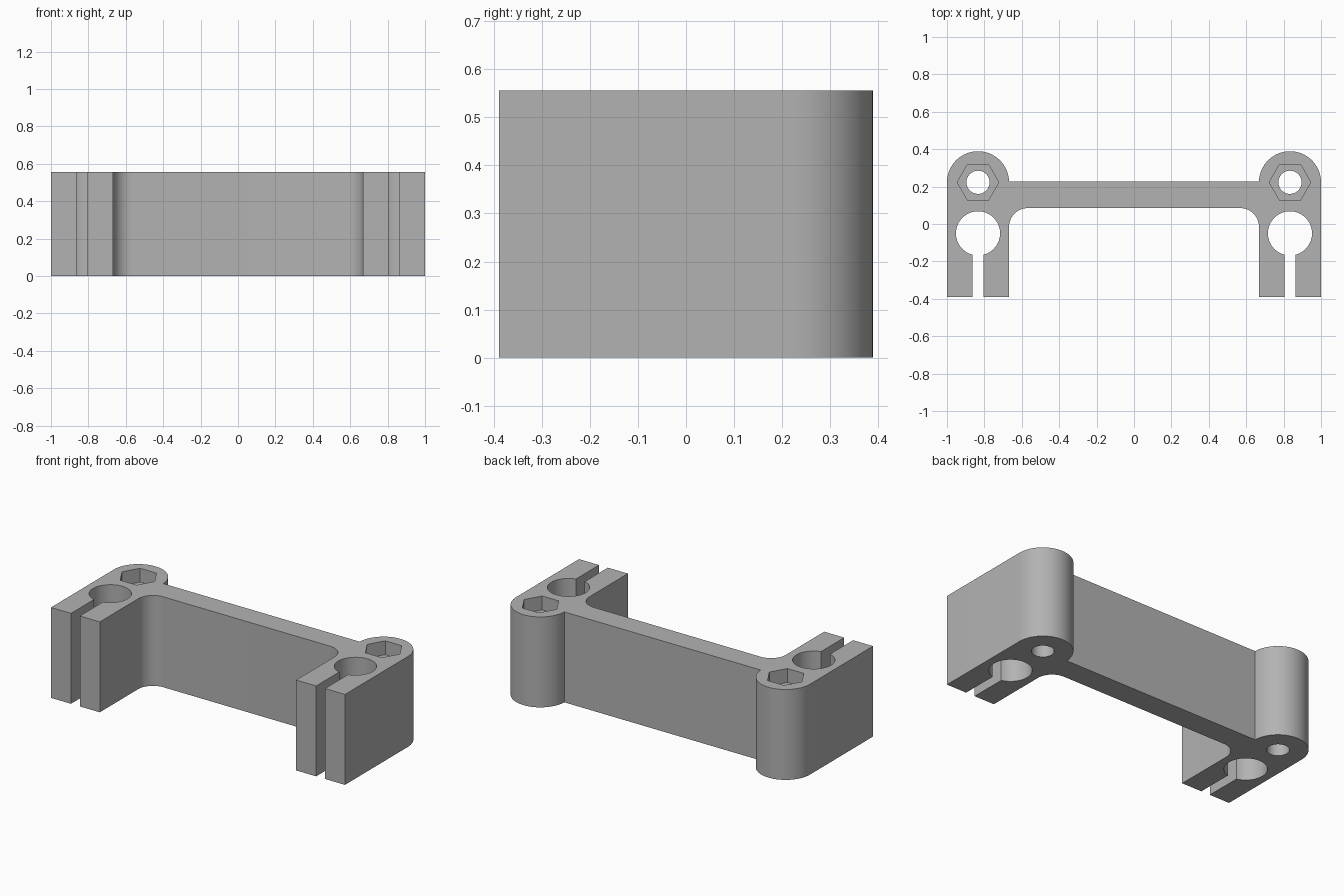
import bpy
import bmesh
from math import sin, cos, radians, asin, degrees

HEIGHT = 0.556
BOSS = (0.834, 0.223)      # centre of the rounded bolt boss
BOSS_R = 0.166
ROD = (0.834, -0.05)       # centre of the clamped rod bore
ROD_R = 0.118
INNER = BOSS[0] - BOSS_R   # inner face of each arm
FRONT = -0.389
PLATE_FRONT, PLATE_BACK = 0.085, 0.228
FILLET = 0.1
SLOT = 0.03                # half width of the clamp slot

default = bpy.data.objects.get("Cube")
if default:
    bpy.data.objects.remove(default, do_unlink=True)

grey = bpy.data.materials.new("light grey plastic")
grey.use_nodes = True
colour = (0.45, 0.45, 0.45, 1)
grey.diffuse_color = colour
grey.node_tree.nodes["Principled BSDF"].inputs["Base Color"].default_value = colour


def arc(centre, radius, start, end, steps):
    """Points along an arc, angles in degrees."""
    angles = [radians(start + (end - start) * i / steps) for i in range(steps + 1)]
    return [(centre[0] + radius * cos(a), centre[1] + radius * sin(a)) for a in angles]


def prism(name, points, bottom, top):
    """Extrude a closed outline between two heights."""
    bm = bmesh.new()
    base = bm.faces.new([bm.verts.new((x, y, bottom)) for x, y in points])
    grown = bmesh.ops.extrude_face_region(bm, geom=[base])["geom"]
    moved = [v for v in grown if isinstance(v, bmesh.types.BMVert)]
    bmesh.ops.translate(bm, verts=moved, vec=(0, 0, top - bottom))
    bmesh.ops.recalc_face_normals(bm, faces=bm.faces)
    mesh = bpy.data.meshes.new(name)
    bm.to_mesh(mesh)
    bm.free()
    mesh.materials.append(grey)
    obj = bpy.data.objects.new(name, mesh)
    bpy.context.collection.objects.link(obj)
    return obj


# Left half of the outline, from plate front round the arm to plate back
gap = degrees(asin(SLOT / ROD_R))
meet = degrees(asin((PLATE_BACK - BOSS[1]) / BOSS_R))
half = arc((INNER - FILLET, PLATE_FRONT - FILLET), FILLET, 90, 0, 12)
half += [(INNER, FRONT), (ROD[0] - SLOT, FRONT)]
half += arc(ROD, ROD_R, 270 - gap, -90 + gap, 48)
half += [(ROD[0] + SLOT, FRONT), (1, FRONT)]
half += arc(BOSS, BOSS_R, 0, 180 - meet, 32)

outline = half + [(-x, y) for x, y in reversed(half)]
body = prism("clamp_bracket", outline, 0, HEIGHT)

# Bolt holes with hexagonal nut pockets at the top
for side in (-1, 1):
    centre = (side * BOSS[0], BOSS[1])
    cutters = [
        prism("bolt_hole_cutter", arc(centre, 0.062, 0, 360, 40)[:-1], -0.1, HEIGHT + 0.1),
        prism("nut_pocket_cutter", arc(centre, 0.111, 0, 360, 6)[:-1], HEIGHT - 0.085, HEIGHT + 0.15),
    ]
    for cutter in cutters:
        cutter.hide_render = True
        cut = body.modifiers.new("cut", "BOOLEAN")
        cut.operation = "DIFFERENCE"
        cut.solver = "EXACT"
        cut.object = cutter

# Bake the cuts and drop the cutters
bpy.context.view_layer.update()
evaluated = body.evaluated_get(bpy.context.evaluated_depsgraph_get())
body.data = bpy.data.meshes.new_from_object(evaluated)
helpers = [m.object for m in body.modifiers]
body.modifiers.clear()
for helper in helpers:
    bpy.data.objects.remove(helper, do_unlink=True)

# Smooth the round walls, keep the edges sharp
bpy.ops.object.select_all(action="DESELECT")
body.select_set(True)
bpy.context.view_layer.objects.active = body
bpy.ops.object.shade_smooth_by_angle(angle=radians(30))
